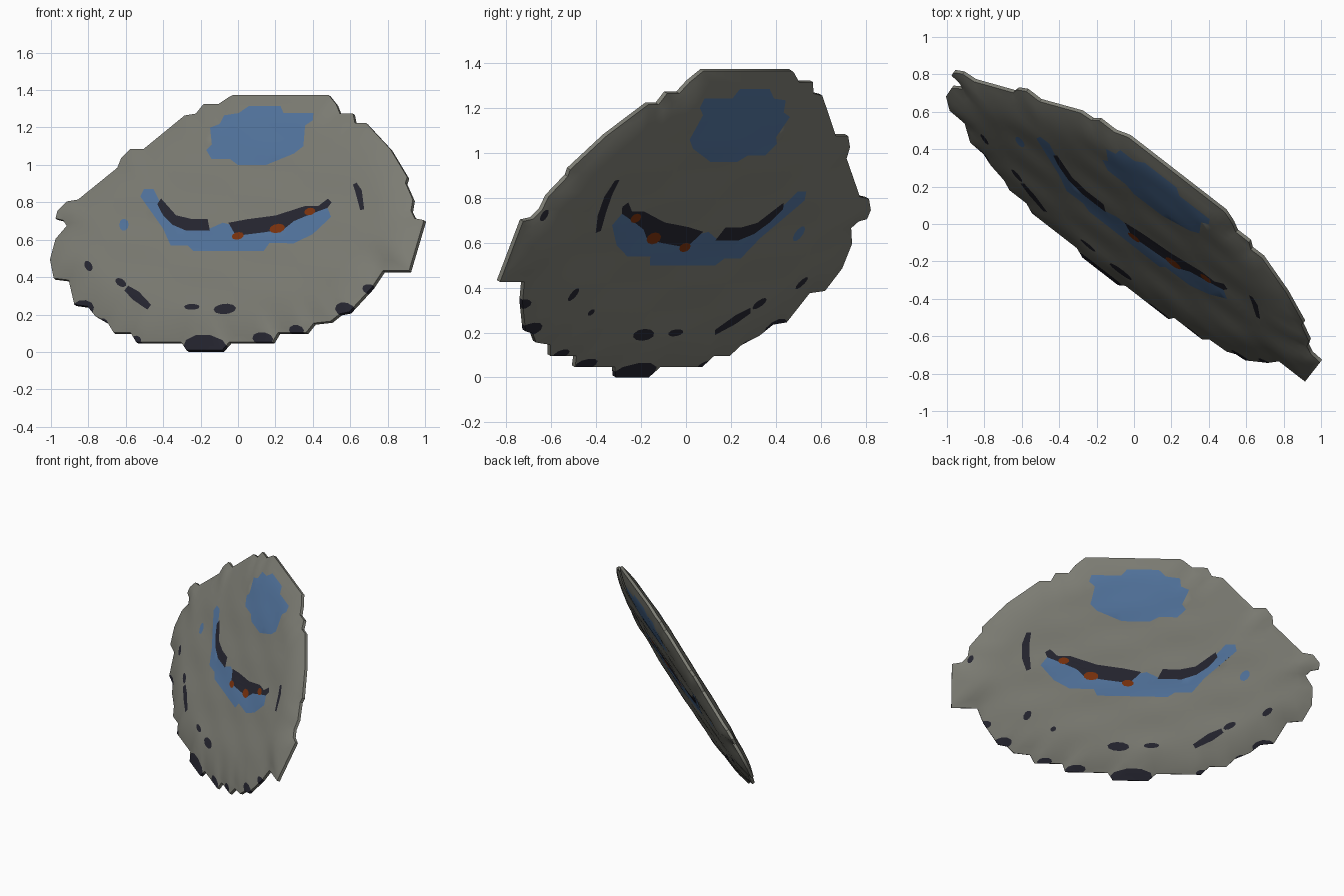
import bpy, bmesh, math
from mathutils import Vector
from mathutils.geometry import delaunay_2d_cdt, intersect_point_line

default = bpy.data.objects.get("Cube")
if default:
    bpy.data.objects.remove(default, do_unlink=True)

# Leaning mid plane of the plate: y = BASE + SLOPE_X * x + SLOPE_Z * z
BASE, SLOPE_X, SLOPE_Z = -.385, -.775, .61
NORMAL = Vector((SLOPE_X, -1, SLOPE_Z)).normalized()
RIM, BULGE, TAPER = .01, .037, .2
GREY, BLUE, DARK, RUST = range(4)
FRONT, BACK, BOTH = (1,), (-1,), (1, -1)


def material(name, colour):
    mat = bpy.data.materials.new(name)
    mat.use_nodes = True
    mat.diffuse_color = (*colour, 1)
    shader = next(n for n in mat.node_tree.nodes if n.type == "BSDF_PRINCIPLED")
    shader.inputs["Base Color"].default_value = (*colour, 1)
    shader.inputs["Roughness"].default_value = .8
    return mat


def points(pairs, shift=(0, 0)):
    return [Vector(p) + Vector(shift) for p in pairs]


def ellipse(x, z, half_width, half_height, tilt=0, sides=10):
    result = []
    for i in range(sides):
        angle = math.tau * i / sides
        u, v = half_width * math.cos(angle), half_height * math.sin(angle)
        result.append(Vector((x + u * math.cos(tilt) - v * math.sin(tilt),
                              z + u * math.sin(tilt) + v * math.cos(tilt))))
    return result


def stroke(path, width):
    """Closed ribbon around an open path, narrower at its ends."""
    path = points(path)
    left, right = [], []
    for i, p in enumerate(path):
        along = path[min(i + 1, len(path) - 1)] - path[max(i - 1, 0)]
        side = Vector((-along.y, along.x)).normalized() * width
        side *= .6 if i in (0, len(path) - 1) else 1
        left.append(p + side)
        right.append(p - side)
    return left + right[::-1]


def inside(p, polygon):
    hit = False
    for a, b in zip(polygon, polygon[1:] + polygon[:1]):
        if (a.y > p.y) != (b.y > p.y):
            if p.x < a.x + (p.y - a.y) * (b.x - a.x) / (b.y - a.y):
                hit = not hit
    return hit


def distance(p, polygon):
    best = math.inf
    for a, b in zip(polygon, polygon[1:] + polygon[:1]):
        foot, t = intersect_point_line(p, a, b)
        foot = a.lerp(b, min(max(t, 0), 1))
        best = min(best, (p - foot.to_2d()).length)
    return best


# Ragged stepped silhouette, in x and z
outline = points([
    (-.02, 1.37), (-.04, 1.36), (-.1, 1.32), (-.18, 1.32), (-.22, 1.27), (-.28, 1.26),
    (-.5, 1.08), (-.57, 1.08), (-.62, 1.03), (-.64, .98), (-.85, .81), (-.91, .8),
    (-.96, .75), (-.97, .71), (-.93, .7), (-.91, .67), (-.97, .6), (-1, .49),
    (-.98, .39), (-.9, .38), (-.87, .25), (-.8, .24), (-.76, .19), (-.69, .15),
    (-.66, .1), (-.57, .1), (-.54, .05), (-.3, .05), (-.27, .005), (-.08, .005),
    (-.04, .05), (.19, .05), (.22, .1), (.37, .1), (.41, .15), (.5, .16),
    (.55, .2), (.6, .21), (.72, .34), (.78, .43), (.92, .43), (1, .7),
    (.95, .71), (.93, .75), (.94, .81), (.9, .9), (.91, .93), (.82, 1.08),
    (.69, 1.22), (.63, 1.22), (.62, 1.27), (.55, 1.27), (.53, 1.32), (.49, 1.37)])

SHIFT = (.025, -.02)  # moves marks from the bulged skin onto the mid plane
crown_patch = points([
    (-.17, 1.08), (-.14, 1.11), (-.15, 1.2), (-.1, 1.22), (-.08, 1.27), (0, 1.28),
    (.05, 1.32), (.22, 1.32), (.24, 1.28), (.4, 1.28), (.4, 1.24), (.36, 1.21),
    (.35, 1.1), (.3, 1.06), (.15, 1), (0, 1), (-.04, 1.03), (-.14, 1.03)], SHIFT)
mouth_band = points([
    (-.52, .83), (-.5, .87), (-.45, .87), (-.42, .81), (-.34, .69), (-.17, .65),
    (-.08, .69), (-.04, .68), (.02, .65), (.2, .7), (.48, .77), (.5, .72), (.4, .63),
    (.3, .58), (.17, .58), (.14, .54), (-.24, .54), (-.27, .57), (-.36, .57),
    (-.4, .66)], SHIFT)
mouth_left = points([
    (-.43, .79), (-.41, .82), (-.33, .73), (-.25, .71), (-.16, .71), (-.15, .65),
    (-.28, .65), (-.35, .68), (-.4, .73)], SHIFT)
mouth_right = points([
    (-.05, .69), (.05, .71), (.2, .73), (.36, .78), (.43, .78), (.48, .82), (.5, .8),
    (.48, .77), (.4, .74), (.3, .7), (.25, .66), (.15, .64), (-.01, .62)], SHIFT)

# Marks in painting order: polygon, colour, sides
marks = [(crown_patch, BLUE, BOTH), (mouth_band, BLUE, BOTH),
         (mouth_left, DARK, BOTH), (mouth_right, DARK, BOTH),
         (ellipse(-.585, .66, .025, .033), BLUE, BOTH)]
for x, z, w, h in ((.025, .6, .033, .02), (.235, .64, .042, .025), (.41, .73, .03, .02)):
    marks.append((ellipse(x, z, w, h, .2), RUST, BOTH))

# Dark flecks on both skins, then those on the back only
for x, z, w, h, tilt in ((-.775, .44, .03, .02, -1), (-.6, .35, .033, .02, -.6),
                         (-.22, .22, .042, .016, 0), (-.045, .21, .06, .027, .1)):
    marks.append((ellipse(x, z, w, h, tilt), DARK, BOTH))
marks.append((stroke([(-.57, .32), (-.52, .28), (-.45, .22)], .027), DARK, BOTH))
for x, z, w, h in ((.91, .73, .015, .025), (.5, .39, .02, .03), (.335, .31, .015, .015)):
    marks.append((ellipse(x, z, w, h), DARK, BACK))
marks.append((stroke([(.65, .9), (.645, .83), (.62, .75), (.58, .67)], .02), DARK, BACK))
marks.append((stroke([(.65, .88), (.67, .84), (.69, .74)], .018), DARK, FRONT))

# Dark stains that run over the rim
for x, z, w, h in ((-.17, .02, .12, .06), (-.82, .23, .06, .04), (-.72, .15, .03, .025),
                   (-.54, .06, .03, .02), (.14, .065, .055, .03), (.32, .11, .04, .025),
                   (.58, .22, .05, .035), (.71, .33, .035, .025)):
    marks.append((ellipse(x, z, w, h), DARK, BOTH))

# Flat triangulation that follows the outline and every mark
coords, edges = [], []
for polygon in [outline] + [m[0] for m in marks]:
    start, n = len(coords), len(polygon)
    coords += polygon
    edges += [(start + i, start + (i + 1) % n) for i in range(n)]
STEP = .04
for i in range(-25, 26):
    for j in range(36):
        p = Vector(((i + j % 2 / 2) * STEP, j * STEP))
        if inside(p, outline) and distance(p, outline) > STEP / 3:
            coords.append(p)
flat, _, triangles, *_ = delaunay_2d_cdt(coords, edges, [], 0, 1e-5, False)


def paint(p, side):
    colour = GREY
    for polygon, mark_colour, sides in marks:
        if side in sides and inside(p, polygon):
            colour = mark_colour
    return colour


# Raise the flat pattern into two bulged skins joined by a thin rim
bm = bmesh.new()
skins = {side: {} for side in BOTH}


def skin_vert(index, side):
    if index not in skins[side]:
        p = flat[index]
        d = min(distance(p, outline) / TAPER, 1)
        thick = RIM + BULGE * (1 - (1 - d) ** 2)
        thick += .003 * d * math.sin(9 * p.x) * math.sin(25 * p.y)
        mid = Vector((p.x, BASE + SLOPE_X * p.x + SLOPE_Z * p.y, p.y))
        skins[side][index] = bm.verts.new(mid + NORMAL * thick * side)
    return skins[side][index]


rim_edges = {}
for tri in triangles:
    centre = sum((flat[i] for i in tri), Vector((0, 0))) / len(tri)
    if not inside(centre, outline):
        continue
    for side in BOTH:
        face = bm.faces.new([skin_vert(i, side) for i in tri[::side]])
        face.material_index = paint(centre, side)
    for a, b in zip(tri, tri[1:] + tri[:1]):
        if (b, a) in rim_edges:
            del rim_edges[b, a]
        else:
            rim_edges[a, b] = face.material_index
for (a, b), colour in rim_edges.items():
    wall = bm.faces.new((skin_vert(b, 1), skin_vert(a, 1), skin_vert(a, -1), skin_vert(b, -1)))
    wall.material_index = colour

mesh = bpy.data.meshes.new("weathered_plate")
bm.to_mesh(mesh)
bm.free()
for name, colour in (("stone grey", (.205, .205, .175)), ("faded blue", (.085, .175, .34)),
                     ("near black", (.019, .019, .03)), ("rust orange", (.2, .032, .004))):
    mesh.materials.append(material(name, colour))
plate = bpy.data.objects.new("weathered_plate", mesh)
bpy.context.collection.objects.link(plate)
bpy.context.view_layer.objects.active = plate
plate.select_set(True)
bpy.ops.object.shade_smooth_by_angle(angle=math.radians(40))
